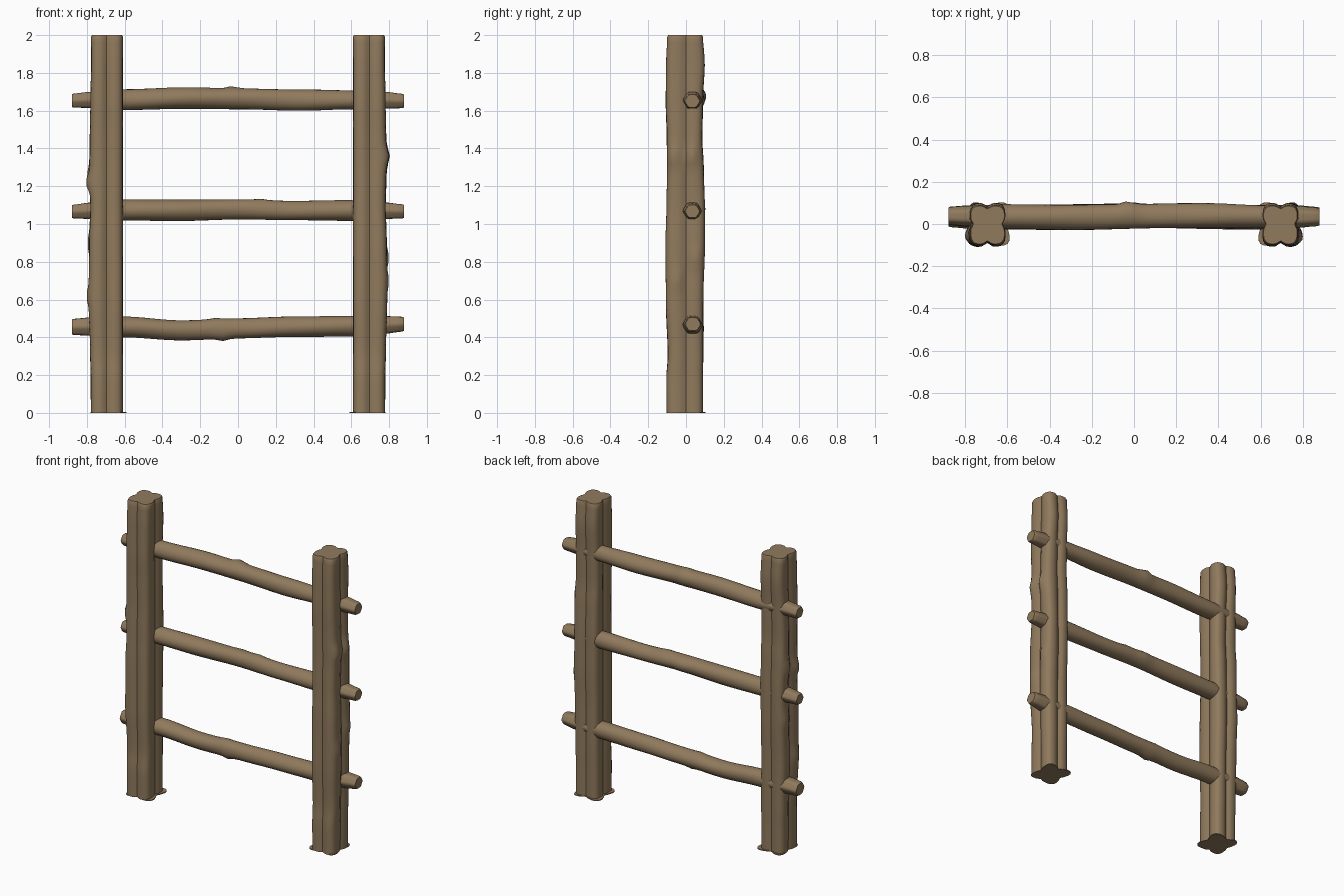
import bpy, bmesh
from math import sin, cos, pi, exp, radians
from mathutils import Vector

if "Cube" in bpy.data.objects:
    bpy.data.objects.remove(bpy.data.objects["Cube"])

wood = bpy.data.materials.new("weathered wood")
wood.use_nodes = True
wood.diffuse_color = (0.28, 0.195, 0.11, 1)
wood.node_tree.nodes["Principled BSDF"].inputs["Base Color"].default_value = wood.diffuse_color


def loft(name, rings):
    """Skin a list of equal rings and close both ends."""
    bm = bmesh.new()
    loops = [[bm.verts.new(p) for p in ring] for ring in rings]
    n = len(loops[0])
    for a, b in zip(loops, loops[1:]):
        for i in range(n):
            j = (i + 1) % n
            bm.faces.new((a[i], a[j], b[j], b[i]))
    bm.faces.new(loops[0][::-1])
    bm.faces.new(loops[-1])
    bmesh.ops.recalc_face_normals(bm, faces=bm.faces)
    mesh = bpy.data.meshes.new(name)
    bm.to_mesh(mesh)
    bm.free()
    mesh.materials.append(wood)
    obj = bpy.data.objects.new(name, mesh)
    bpy.context.collection.objects.link(obj)
    bpy.ops.object.select_all(action='DESELECT')
    obj.select_set(True)
    bpy.context.view_layer.objects.active = obj
    bpy.ops.object.shade_smooth_by_angle(angle=radians(40))
    return obj


def blend(keys, t):
    """Smoothly interpolate key rows (position, value, value...)."""
    for a, b in zip(keys, keys[1:]):
        if t <= b[0]:
            f = max(0, (t - a[0]) / (b[0] - a[0]))
            f = f * f * (3 - 2 * f)
            return [u + (v - u) * f for u, v in zip(a[1:], b[1:])]
    return keys[-1][1:]


def bump(d, width):
    return exp(-(d / width) ** 2)


def clover(a):
    """Rounded square outline with a groove down each side."""
    c, s = abs(cos(a)), abs(sin(a))
    r = (c ** 5 + s ** 5) ** -0.2
    groove = min(c, s)
    return r * (1 - 0.16 * bump(groove, 0.2))


# Posts: height, outer, front and back reach from the centre line
post_keys = [(0, .085, .103, .09), (.18, .085, .105, .09), (.3, .088, .097, .092),
             (.6, .095, .108, .092), (.9, .094, .108, .1), (1.1, .088, .103, .1),
             (1.3, .092, .1, .095), (1.45, .09, .102, .087), (1.65, .087, .108, .09),
             (1.85, .083, .106, .1), (2, .083, .1, .09)]
post_levels = [0, .012] + [.04 * i for i in range(1, 50)] + [1.99, 2]
SIDES = 48


def post(name, side, knots):
    rings = []
    for z in post_levels:
        outer, front, back = blend(post_keys, z)
        shrink = 0.95 if z == 2 else 1
        ring = []
        for i in range(SIDES):
            a = 2 * pi * i / SIDES
            r = clover(a) * shrink
            r *= 1 + 0.012 * sin(5 * z + 3 * a) * sin(pi * z / 2)
            dx, dy = cos(a) * r, sin(a) * r
            dx *= outer if dx > 0 else 0.086
            dy *= back if dy > 0 else front
            # Knots swell outward from the outer face
            for ky, kz, size in knots:
                if cos(a) > 0.3:
                    dx += size * bump(dy - ky, .035) * bump(z - kz, .045)
            ring.append(Vector((side * (0.695 + dx), dy, z)))
        rings.append(ring)
    loft(name, rings)


post("left_post", 1, [(-.07, 1.36, .018), (.025, 1.36, .02), (.05, .82, .012), (-.05, .7, .01)])
post("right_post", -1, [(-.06, 1.22, .022), (.03, 1.25, .015), (-.05, .62, .012), (.05, .9, .01)])

# Thin splayed feet under the posts
for name, side in (("left_foot", 1), ("right_foot", -1)):
    rings = []
    for z, grow in ((0, 1.0), (.006, .99)):
        ring = []
        for i in range(SIDES):
            a = 2 * pi * i / SIDES
            r = clover(a) * grow * (1 + .1 * bump(abs(sin(2 * a)) - 1, .25))
            dx = cos(a) * r * (.082 if cos(a) > 0 else .1)
            ring.append((side * (.695 + dx), sin(a) * r * .097, z))
        rings.append(ring)
    loft(name, rings)

# Rails: x, centre height, radius; knots are x, angle, size
rails = {
    "top_rail": ([(-.88, 1.653, .038), (-.78, 1.657, .044), (-.6, 1.657, .055), (-.25, 1.667, .057),
                  (0, 1.664, .055), (.35, 1.655, .056), (.6, 1.656, .05), (.78, 1.655, .046), (.88, 1.651, .039)],
                 [(-.03, 1.2, .012), (-.03, .2, .012)]),
    "middle_rail": ([(-.88, 1.066, .037), (-.78, 1.07, .045), (-.6, 1.073, .055), (-.35, 1.073, .057),
                     (0, 1.078, .053), (.3, 1.07, .051), (.6, 1.071, .055), (.78, 1.07, .045), (.88, 1.067, .038)],
                    [(-.02, .1, .01), (.12, 1.5, .006)]),
    "bottom_rail": ([(-.88, .455, .044), (-.78, .457, .05), (-.6, .455, .055), (-.3, .438, .053),
                     (0, .447, .053), (.3, .455, .054), (.6, .46, .055), (.78, .466, .048), (.88, .47, .04)],
                    [(-.08, 4.4, .013), (-.12, 1.6, .006)]),
}
stations = [-.88, -.872] + [-.84 + .04 * i for i in range(43)] + [.872, .88]
for phase, (name, (keys, knots)) in enumerate(rails.items()):
    rings = []
    for x in stations:
        height, radius = blend(keys, x)
        if abs(x) == .88:
            radius *= 0.9
        # Hewn facets fade in past the posts
        hewn = max(0, min(1, (abs(x) - .6) / .15))
        ring = []
        for i in range(24):
            a = 2 * pi * i / 24
            r = radius * (1 + .025 * sin(3 * a + 6 * x + phase) * (1 - hewn))
            r *= 1 + .05 * hewn * cos(6 * a)
            for kx, ka, size in knots:
                r += size * bump(x - kx, .035) * exp(3 * (cos(a - ka) - 1))
            ring.append((x, .036 + r * 1.05 * cos(a) + .003 * sin(5 * x + phase), height + r * sin(a)))
        rings.append(ring)
    loft(name, rings)
